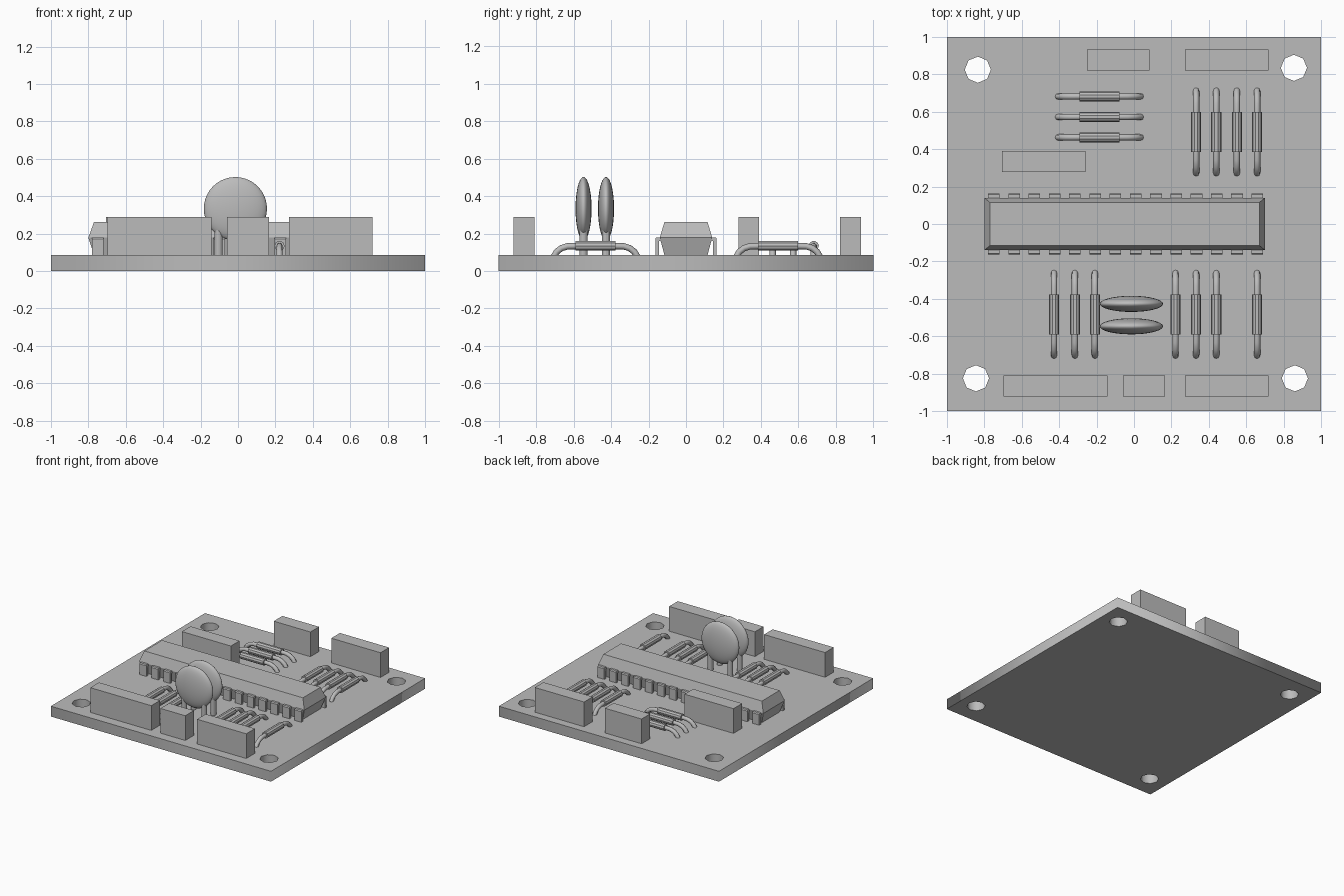
import bpy, bmesh, math
from mathutils import Matrix, Vector

if "Cube" in bpy.data.objects:
    bpy.data.objects.remove(bpy.data.objects["Cube"])

TOP = 0.085          # board top surface
grey = bpy.data.materials.new("plain_grey")
grey.diffuse_color = (0.5, 0.5, 0.5, 1)
grey.use_nodes = True
grey.node_tree.nodes["Principled BSDF"].inputs["Base Color"].default_value = grey.diffuse_color


def add(name, data, loc=(0, 0, 0), rot=0):
    ob = bpy.data.objects.new(name, data)
    ob.location = loc
    ob.rotation_euler.z = rot
    bpy.context.collection.objects.link(ob)
    if not data.materials:
        data.materials.append(grey)
    return ob


def to_mesh(name, bm):
    bmesh.ops.recalc_face_normals(bm, faces=bm.faces)
    me = bpy.data.meshes.new(name)
    bm.to_mesh(me)
    bm.free()
    return me


def box(bm, x0, x1, y0, y1, z0, z1):
    mid = Vector((x0 + x1, y0 + y1, z0 + z1)) / 2
    bmesh.ops.create_cube(bm, size=1, matrix=Matrix.Translation(mid)
                          @ Matrix.Diagonal((x1 - x0, y1 - y0, z1 - z0, 1)))


def curve(name, paths, cyclic):
    cu = bpy.data.curves.new(name, 'CURVE')
    for pts in paths:
        sp = cu.splines.new('POLY')
        sp.points.add(len(pts) - 1)
        for p, co in zip(sp.points, pts):
            p.co = (*co, 1)
        sp.use_cyclic_u = cyclic
    return cu


def convert(ob):
    bpy.ops.object.select_all(action='DESELECT')
    ob.select_set(True)
    bpy.context.view_layer.objects.active = ob
    bpy.ops.object.convert(target='MESH')
    return bpy.context.object


# Board: square outline with four octagonal mounting holes
loops = [[(-1, -1, 0), (1, -1, 0), (1, 1, 0), (-1, 1, 0)]]
for hx, hy in [(-0.835, 0.825), (0.855, 0.835), (-0.845, -0.825), (0.86, -0.825)]:
    loops.append([(hx + 0.07 * math.cos(i * math.pi / 4),
                   hy + 0.07 * math.sin(i * math.pi / 4), 0) for i in range(8)])
cu = curve("board", loops, True)
cu.dimensions = '2D'
cu.fill_mode = 'BOTH'
cu.extrude = TOP / 2
convert(add("board", cu, (0, 0, TOP / 2)))

# Chip body: three stacked rectangles, widest in the middle
bm = bmesh.new()
rings = []
for z, hx, hy in [(TOP, 0.72, 0.115), (0.178, 0.75, 0.14), (0.262, 0.72, 0.115)]:
    rings.append([bm.verts.new((sx * hx - 0.05, sy * hy, z))
                  for sx, sy in [(-1, -1), (1, -1), (1, 1), (-1, 1)]])
for a, b in zip(rings, rings[1:]):
    for i in range(4):
        j = (i + 1) % 4
        bm.faces.new((a[i], a[j], b[j], b[i]))
bm.faces.new(rings[0][::-1])
bm.faces.new(rings[2])
add("chip_body", to_mesh("chip_body", bm))

# Chip pins: bent strips, fourteen on each side
bm = bmesh.new()
profile = [(0.125, 0.18), (0.158, 0.18), (0.164, 0.172), (0.164, TOP - 0.005),
           (0.144, TOP - 0.005), (0.144, 0.16), (0.125, 0.16)]
for i in range(14):
    x = -0.749 + i * 0.1083
    for s in (-1, 1):
        f = bm.faces.new([bm.verts.new((x - 0.031, s * y, z)) for y, z in profile])
        ext = bmesh.ops.extrude_face_region(bm, geom=[f], use_keep_orig=True)
        bmesh.ops.translate(bm, vec=(0.062, 0, 0), verts=[
            v for v in ext["geom"] if isinstance(v, bmesh.types.BMVert)])
add("chip_pins", to_mesh("chip_pins", bm))

# Connector blocks
for i, (x0, x1, y) in enumerate([(-0.25, 0.083, 0.877), (0.273, 0.72, 0.877),
                                 (-0.705, -0.26, 0.335), (-0.697, -0.143, -0.865),
                                 (-0.06, 0.166, -0.865), (0.273, 0.72, -0.865)]):
    bm = bmesh.new()
    box(bm, x0, x1, y - 0.056, y + 0.056, TOP, 0.288)
    add(f"connector_{i + 1}", to_mesh("connector", bm))

# Disc capacitors: flattened smooth spheres on two legs
bm = bmesh.new()
bmesh.ops.create_uvsphere(bm, u_segments=32, v_segments=20, radius=1,
                          matrix=Matrix.Translation((0, 0, 0.333))
                          @ Matrix.Diagonal((0.169, 0.043, 0.169, 1)))
for f in bm.faces:
    f.smooth = True
disc = to_mesh("capacitor_disc", bm)
bm = bmesh.new()
for x in (-0.09, 0.09):
    bmesh.ops.create_cone(bm, cap_ends=True, segments=12, radius1=0.021, radius2=0.021,
                          depth=0.15, matrix=Matrix.Translation((x, 0, 0.155)))
legs = to_mesh("capacitor_legs", bm)
for y in (-0.427, -0.547):
    add("capacitor_disc", disc, (-0.014, y, 0))
    add("capacitor_legs", legs, (-0.014, y, 0))

# Resistor parts, lying along x: body barrel and bent lead wire
bm = bmesh.new()
bmesh.ops.create_cone(bm, cap_ends=True, segments=10, radius1=0.027, radius2=0.027,
                      depth=0.214, matrix=Matrix.Translation((0, 0, 0.134))
                      @ Matrix.Rotation(math.pi / 2, 4, 'Y'))
body = to_mesh("resistor_body", bm)
half = [(0.10, 0.133), (0.15, 0.132), (0.182, 0.122), (0.207, 0.103), (0.222, 0.078)]
path = [(-x, 0, z) for x, z in reversed(half)] + [(x, 0, z) for x, z in half]
cu = curve("resistor_lead", [path], False)
cu.dimensions = '3D'
cu.bevel_depth = 0.017
cu.bevel_resolution = 2
cu.use_fill_caps = True
first = convert(add("resistor_lead", cu))
lead = first.data
bpy.data.objects.remove(first)
for p in lead.polygons:
    p.use_smooth = len(p.vertices) == 4

# Resistors placed in their three groups
spots = [(-0.185, y, 0) for y in (0.682, 0.572, 0.463)]
spots += [(x, 0.492, math.pi / 2) for x in (0.332, 0.44, 0.55, 0.658)]
spots += [(x, -0.483, math.pi / 2)
          for x in (-0.428, -0.316, -0.209, 0.222, 0.332, 0.44, 0.658)]
for x, y, r in spots:
    add("resistor_body", body, (x, y, 0), r)
    add("resistor_lead", lead, (x, y, 0), r)
